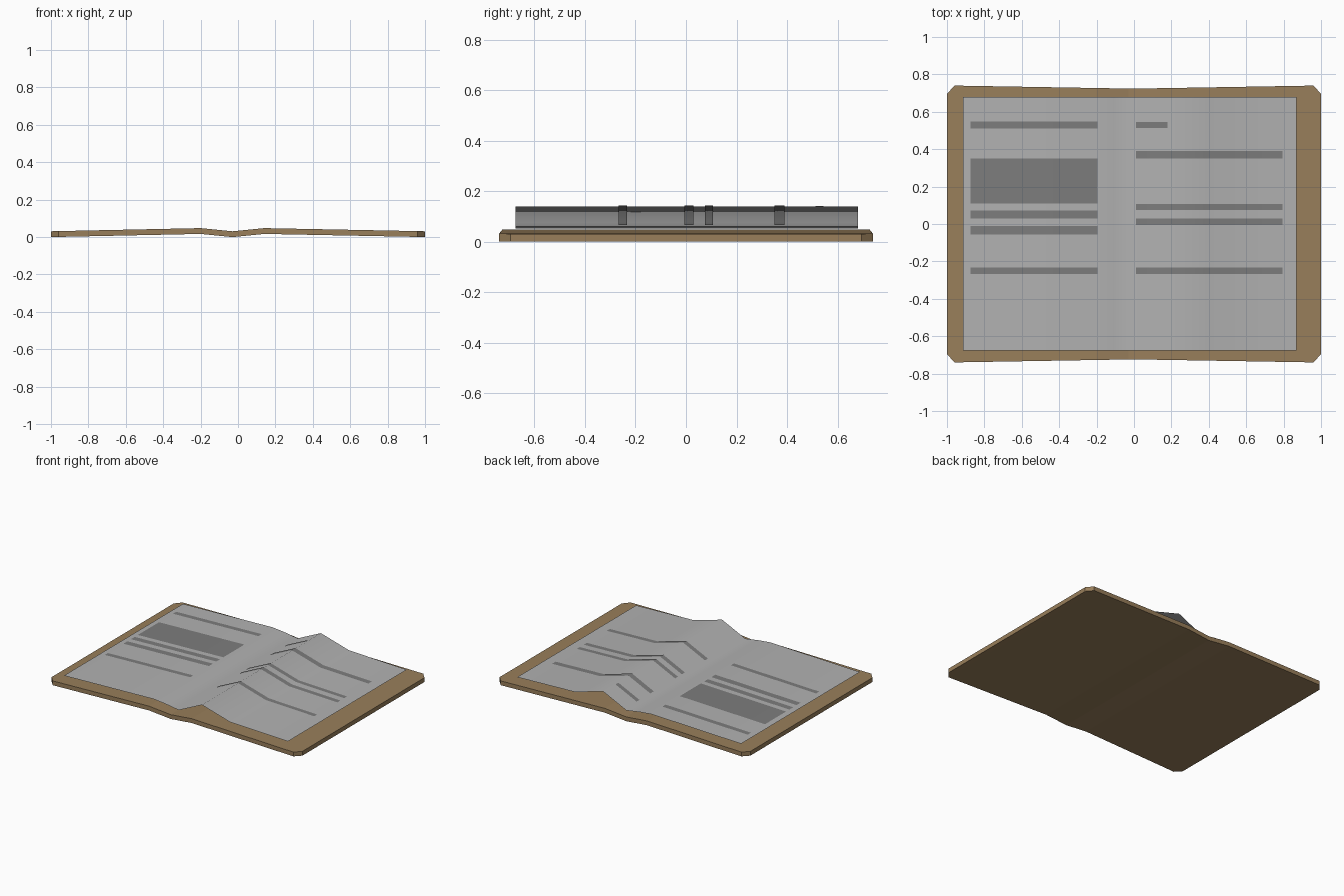
import bpy, bmesh

if "Cube" in bpy.data.objects:
    bpy.data.objects.remove(bpy.data.objects["Cube"])


def material(name, rgb):
    m = bpy.data.materials.new(name)
    m.diffuse_color = (*rgb, 1)
    m.use_nodes = True
    m.node_tree.nodes["Principled BSDF"].inputs["Base Color"].default_value = m.diffuse_color
    return m


COVER = material("brown cover", (0.319, 0.212, 0.104))
PAPER = material("grey paper", (0.445, 0.445, 0.445))
INK = material("dark grey ink", (0.205, 0.205, 0.205))


def finish(bm, name, mat, smooth=False):
    bmesh.ops.recalc_face_normals(bm, faces=bm.faces[:])
    me = bpy.data.meshes.new(name)
    bm.to_mesh(me)
    bm.free()
    me.materials.append(mat)
    for p in me.polygons:
        p.use_smooth = smooth
    ob = bpy.data.objects.new(name, me)
    bpy.context.collection.objects.link(ob)
    return ob


# Cover: board lofted along x as (x, half depth, underside height), corners clipped
STATIONS = [(-1, 0.695, 0), (-0.96, 0.74, 0.001), (-0.2, 0.727, 0.017),
            (-0.03, 0.724, 0), (0.14, 0.726, 0.017), (0.96, 0.74, 0.001),
            (1, 0.695, 0)]
THICK = 0.031
bm = bmesh.new()
rings = []
for x, d, z in STATIONS:
    rings.append([bm.verts.new(c) for c in
                  ((x, -d, z), (x, d, z), (x, d, z + THICK), (x, -d, z + THICK))])
for a, b in zip(rings, rings[1:]):
    for i in range(4):
        j = (i + 1) % 4
        bm.faces.new((a[i], a[j], b[j], b[i]))
bm.faces.new(rings[0])
bm.faces.new(rings[-1])
finish(bm, "cover", COVER)

# Height profile shared by the open page sheet and its printed lines
PROFILE = [(-0.915, 0.057), (-0.2, 0.079), (-0.11, 0.07), (0, 0.053),
           (0.185, 0.14), (0.41, 0.076), (0.87, 0.06)]


def height(x):
    for (x0, z0), (x1, z1) in zip(PROFILE, PROFILE[1:]):
        if x0 <= x <= x1:
            return z0 + (z1 - z0) * (x - x0) / (x1 - x0)


def draped_strip(bm, x0, x1, y0, y1, lift=0):
    """Ribbon following the page profile between x0 and x1."""
    xs = [x0] + [p[0] for p in PROFILE if x0 < p[0] < x1] + [x1]
    pairs = [[bm.verts.new((x, y, height(x) + lift)) for y in (y0, y1)] for x in xs]
    for a, b in zip(pairs, pairs[1:]):
        bm.faces.new((a[0], b[0], b[1], a[1]))


def face_up(ob):
    me = ob.data
    if me.polygons[0].normal.z < 0:
        me.flip_normals()


# Pages: one thin open sheet
bm = bmesh.new()
draped_strip(bm, -0.915, 0.87, -0.675, 0.68)
face_up(finish(bm, "pages", PAPER, True))

# Printed bars, as (x0, x1, y0, y1)
LEFT = [(0.51, 0.547), (0.11, 0.35), (0.03, 0.073), (-0.055, -0.01), (-0.267, -0.232)]
RIGHT = [(0.35, 0.39), (0.075, 0.107), (-0.005, 0.03), (-0.267, -0.233)]
bars = [(-0.875, -0.195, *y) for y in LEFT]
bars += [(0.012, 0.795, *y) for y in RIGHT]
bars.append((0.012, 0.18, 0.513, 0.545))
for n, (x0, x1, y0, y1) in enumerate(bars):
    bm = bmesh.new()
    draped_strip(bm, x0, x1, y0, y1, 0.003)
    face_up(finish(bm, f"printed_bar_{n + 1}", INK, True))
